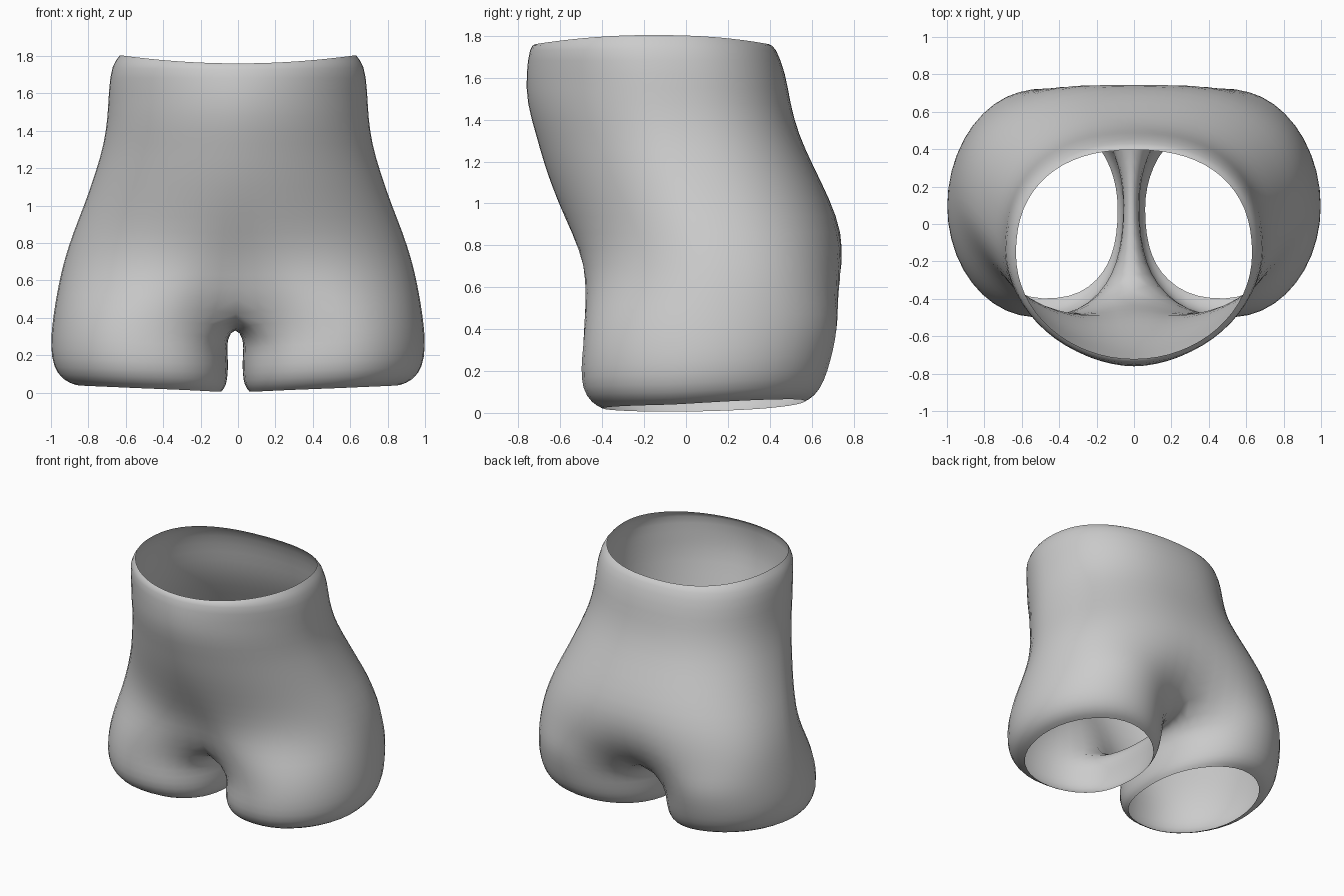
import bpy, bmesh
from math import sin, cos, pi, radians, copysign, exp

if "Cube" in bpy.data.objects:
    bpy.data.objects.remove(bpy.data.objects["Cube"])

M, K = 16, 6            # segments on the outer arc and across the crotch
SPLIT = radians(140)    # where the outer arc of a leg meets its inner side

# torso rows: height, half width, front y, back y,
# front and back blend to leg shape, fullness of the front centre
TORSO = [
    (1.79, 0.635, -0.725, 0.40, 0.0, 0.0, 0),
    (1.75, 0.68, -0.75, 0.43, 0.0, 0.0, 0),
    (1.62, 0.695, -0.768, 0.48, 0.0, 0.0, 0),
    (1.48, 0.70, -0.765, 0.50, 0.0, 0.0, 0),
    (1.33, 0.72, -0.72, 0.54, 0.0, 0.0, 0),
    (1.18, 0.765, -0.68, 0.61, 0.0, 0.0, 0),
    (1.02, 0.82, -0.625, 0.69, 0.03, 0.0, 0),
    (0.86, 0.885, -0.55, 0.755, 0.14, 0.03, 0.02),
    (0.71, 0.935, -0.49, 0.775, 0.38, 0.14, 0.045),
    (0.58, 0.965, -0.48, 0.77, 0.65, 0.38, 0.06),
    (0.47, 0.985, -0.485, 0.75, 0.9, 0.8, 0.04),
]
# leg rows: outer height, inner height, outer x, front y, back y, inner x
LEG = [
    (0.36, 0.28, 1.0, -0.50, 0.725, 0.045),
    (0.24, 0.19, 1.01, -0.51, 0.70, 0.035),
    (0.13, 0.10, 0.995, -0.505, 0.67, 0.035),
    (0.06, 0.035, 0.945, -0.46, 0.625, 0.045),
    (0.04, 0.004, 0.885, -0.405, 0.575, 0.07),
]


def spow(v, p):
    return copysign(abs(v) ** p, v)


def leg_point(phi, a, yf, yb, xin):
    # the inner front corner is squarer than the rest
    p = 0.82 if cos(phi) < 0 and sin(phi) < 0 else 1.0
    return ((a + xin) / 2 + (a - xin) / 2 * spow(cos(phi), p),
            (yf + yb) / 2 + (yb - yf) / 2 * spow(sin(phi), p))


bm = bmesh.new()

# half of the torso, from front centre round the side to back centre
rows = []
for j, (z, a, yf, yb, wf, wb, full) in enumerate(TORSO):
    row = []
    for i in range(M + 1):
        t = pi * i / M
        p = 0.86 if cos(t) < 0 else (1.0 if j < 2 else 1.1)
        w = wf + (wb - wf) * (1 - cos(t)) / 2
        x0 = a * abs(sin(t)) ** p
        y0 = (yf + yb) / 2 - (yb - yf) / 2 * spow(cos(t), p)
        x1, y1 = leg_point(-SPLIT + 2 * SPLIT * i / M, a, yf, yb, 0.03)
        x, y = x0 + (x1 - x0) * w, y0 + (y1 - y0) * w
        y -= full * max(0, cos(t)) ** 6
        if i in (0, M):
            x = 0.0
        rim = (0.015 * sin(t) ** 2 - 0.03 * cos(t) ** 2) if j == 0 else 0
        row.append(bm.verts.new((x, y, z + rim - 0.03 * w * cos(t) ** 4)))
    rows.append(row)
for r0, r1 in zip(rows, rows[1:]):
    for i in range(M):
        bm.faces.new((r0[i], r1[i], r1[i + 1], r0[i + 1]))

# crotch seam closes the last torso row into a leg ring
back, front = rows[-1][-1].co, rows[-1][0].co
seam = []
for k in range(1, K):
    s = k / K
    p = back.lerp(front, s)
    seam.append(bm.verts.new((0, p.y, p.z - 0.09 * sin(pi * s) ** 0.7)))
ring = rows[-1] + seam

# leg rings down to the rolled hem
for zo, zi, a, yf, yb, xin in LEG:
    new = []
    for i in range(M + K):
        if i <= M:
            phi = -SPLIT + 2 * SPLIT * i / M
        else:
            phi = SPLIT + (2 * pi - 2 * SPLIT) * (i - M) / K
        x, y = leg_point(phi, a, yf, yb, xin)
        f = (1 + cos(phi)) / 2
        lift = 0.03 * max(0, 0.3 + sin(phi)) * min(1, 0.4 + f)
        new.append(bm.verts.new((x, y, zi + (zo - zi) * f + lift)))
    n = len(ring)
    for i in range(n):
        bm.faces.new((ring[i], new[i], new[(i + 1) % n], ring[(i + 1) % n]))
    ring = new

# mirror to the other side and weld along the middle
geo = bmesh.ops.duplicate(bm, geom=bm.verts[:] + bm.edges[:] + bm.faces[:])["geom"]
for v in (g for g in geo if isinstance(g, bmesh.types.BMVert)):
    v.co.x = -v.co.x
bmesh.ops.remove_doubles(bm, verts=bm.verts[:], dist=0.0005)
bmesh.ops.recalc_face_normals(bm, faces=bm.faces[:])
# the gap between the legs sits slightly off centre
for v in bm.verts:
    if v.co.z < 0.6:
        v.co.x -= 0.015 * exp(-(v.co.x / 0.25) ** 2) * min(1, (0.6 - v.co.z) / 0.2)
for f in bm.faces:
    f.smooth = True

me = bpy.data.meshes.new("shorts")
bm.to_mesh(me)
bm.free()
shorts = bpy.data.objects.new("shorts", me)
bpy.context.collection.objects.link(shorts)

cloth = bpy.data.materials.new("light_grey_cloth")
cloth.diffuse_color = (0.6, 0.6, 0.6, 1)
cloth.use_nodes = True
cloth.node_tree.nodes["Principled BSDF"].inputs["Base Color"].default_value = cloth.diffuse_color
me.materials.append(cloth)

sub = shorts.modifiers.new("smooth", 'SUBSURF')
sub.levels = sub.render_levels = 1
